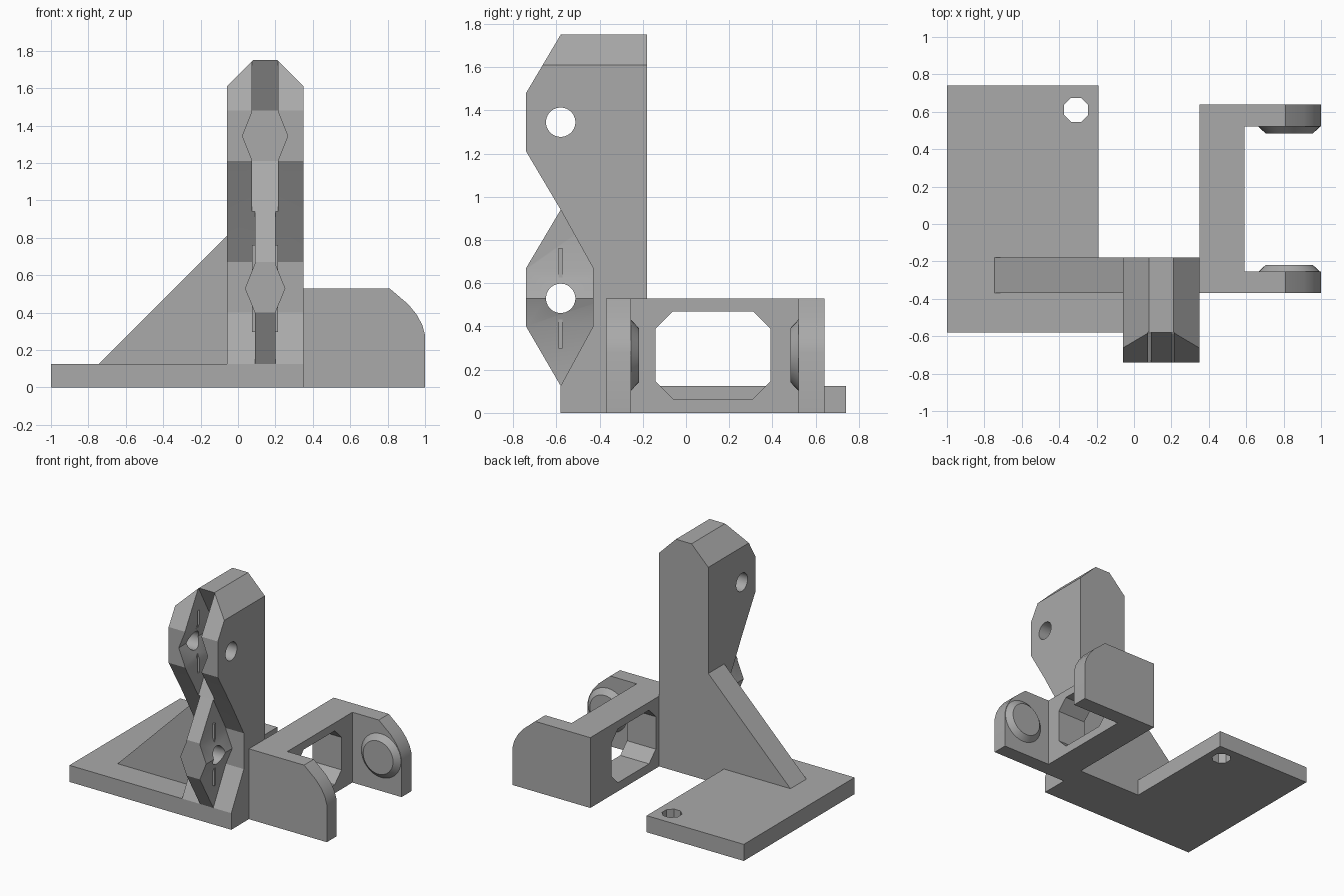
import bpy, bmesh, math
from mathutils import Matrix, Vector

cube = bpy.data.objects.get("Cube")
if cube:
    bpy.data.objects.remove(cube, do_unlink=True)

grey = bpy.data.materials.new("plain grey")
grey.use_nodes = True
grey.diffuse_color = (0.4, 0.4, 0.4, 1)
grey.node_tree.nodes["Principled BSDF"].inputs["Base Color"].default_value = (0.4, 0.4, 0.4, 1)


def prism(name, points, axis, lo, hi):
    """Extrude an outline along x, y or z; the points use the other two axes in order."""
    bm = bmesh.new()
    def at(p, d):
        c = list(p)
        c.insert("xyz".index(axis), d)
        return c
    face = bm.faces.new([bm.verts.new(at(p, lo)) for p in points])
    out = bmesh.ops.extrude_face_region(bm, geom=[face])
    move = Vector(at((0, 0), hi - lo))
    bmesh.ops.translate(bm, vec=move, verts=[v for v in out["geom"] if isinstance(v, bmesh.types.BMVert)])
    bmesh.ops.recalc_face_normals(bm, faces=bm.faces)
    mesh = bpy.data.meshes.new(name)
    bm.to_mesh(mesh)
    bm.free()
    mesh.materials.append(grey)
    ob = bpy.data.objects.new(name, mesh)
    bpy.context.collection.objects.link(ob)
    return ob


def box(name, x, y, z):
    return prism(name, [(x[0], y[0]), (x[1], y[0]), (x[1], y[1]), (x[0], y[1])], "z", *z)


def circle(cx, cy, r, n):
    return [(cx + r * math.cos(math.tau * (i + 0.5) / n),
             cy + r * math.sin(math.tau * (i + 0.5) / n)) for i in range(n)]


def combine(ob, other, operation):
    """Apply a boolean and discard the helper."""
    other.hide_render = True
    mod = ob.modifiers.new("cut", "BOOLEAN")
    mod.object, mod.operation, mod.solver = other, operation, "EXACT"
    bpy.context.view_layer.update()
    result = bpy.data.meshes.new_from_object(ob.evaluated_get(bpy.context.evaluated_depsgraph_get()))
    ob.modifiers.clear()
    ob.data = result
    bpy.data.objects.remove(other, do_unlink=True)


def bulged(half, bulge, z_mid, z_lo, z_hi):
    """Front outline of a strip that widens to a point at mid height."""
    left = [(-half, z_lo), (-half, z_mid - 0.13), (-bulge, z_mid), (-half, z_mid + 0.13), (-half, z_hi)]
    pts = left + [(-x, z) for x, z in reversed(left)]
    return [(MID + x, z) for x, z in pts]


MID = 0.145      # centre of the column across x
AXIS = -0.58     # y of both pivot holes
LOW, HIGH = 0.53, 1.345

# Base plate with its mounting hole
base = prism("base_plate", [(-1, AXIS), (0.35, AXIS), (0.35, -0.18), (-0.19, -0.18),
                            (-0.19, 0.74), (-1, 0.74)], "z", 0, 0.125)
combine(base, prism("mount_hole", circle(-0.31, 0.61, 0.07, 8), "z", -0.1, 0.3), "DIFFERENCE")

# Column: side outline trimmed by the chamfered front outline
side = [(-0.18, 0), (AXIS, 0), (AXIS, 0.125), (-0.43, 0.4), (-0.43, 0.67), (AXIS, 0.94),
        (-0.74, 1.21), (-0.74, 1.48), (AXIS, 1.75), (-0.18, 1.75)]
column = prism("column", side, "x", -0.06, 0.35)
front = [(-0.06, -0.1), (-0.06, 1.61), (0.08, 1.75), (0.21, 1.75), (0.35, 1.61), (0.35, -0.1)]
combine(column, prism("column_trim", front, "y", -1, 0), "INTERSECT")

# Socket slot in the upper half of the column
slot = prism("slot", [(AXIS, 0.94), (-0.43, 1.21), (-0.43, 1.48), (AXIS, 1.75),
                      (-0.9, 1.9), (-0.9, 0.8)], "x", -0.2, 0.5)
combine(slot, prism("slot_trim", bulged(0.069, 0.121, HIGH, 0.7, 2), "y", -1, 0), "INTERSECT")
combine(column, slot, "DIFFERENCE")
combine(column, prism("upper_hole", circle(AXIS, HIGH, 0.068, 32), "x", -0.2, 0.5), "DIFFERENCE")
for s in (-1, 1):
    z = HIGH + s * 0.165
    combine(column, box("groove", (MID - 0.085, MID + 0.085), (AXIS - 0.01, AXIS + 0.01),
                        (z - 0.07, z + 0.07)), "DIFFERENCE")

# Hinge tongue in the lower recess
tongue = prism("hinge_tongue", [(AXIS, 0.125), (-0.74, 0.4), (-0.74, 0.67), (AXIS, 0.94),
                                (-0.35, 0.94), (-0.35, 0.125)], "x", -0.1, 0.4)
combine(tongue, prism("tongue_trim", bulged(0.055, 0.108, LOW, 0, 1), "y", -1, 0), "INTERSECT")
combine(tongue, prism("lower_hole", circle(AXIS, LOW, 0.068, 32), "x", -0.2, 0.5), "DIFFERENCE")
for s, label in ((-1, "lower"), (1, "upper")):
    z = LOW + s * 0.165
    box(label + "_detent_rib", (MID - 0.07, MID + 0.07), (AXIS - 0.009, AXIS + 0.009),
        (z - 0.068, z + 0.068))

# Sloping brace between base and column
prism("brace", [(-0.745, 0.12), (-0.06, 0.12), (-0.06, 0.81), (-0.745, 0.125)], "y", -0.37, -0.18)

# Bracket back with a chamfered window
bracket = box("bracket_back", (0.35, 0.59), (-0.37, 0.64), (0, 0.53))
y0, y1, z0, z1, c = -0.14, 0.39, 0.065, 0.47, 0.08
window = [(y0 + c, z0), (y1 - c, z0), (y1, z0 + c), (y1, z1 - c),
          (y1 - c, z1), (y0 + c, z1), (y0, z1 - c), (y0, z0 + c)]
combine(bracket, prism("window", window, "x", 0.2, 0.8), "DIFFERENCE")

# Bracket arms, each with a tapered boss on the inner face
arm = [(0.59, 0), (1, 0), (1, 0.28), (0.985, 0.335), (0.955, 0.39), (0.91, 0.445), (0.81, 0.53), (0.59, 0.53)]
for label, outer, inner, s in (("front", -0.37, -0.255, 1), ("back", 0.64, 0.52, -1)):
    prism(label + "_arm", arm, "y", min(outer, inner), max(outer, inner))
    mesh = bpy.data.meshes.new(label + "_boss")
    bm = bmesh.new()
    bmesh.ops.create_cone(bm, cap_ends=True, segments=32, radius1=0.165, radius2=0.125, depth=0.037,
                          matrix=Matrix.Translation((0.83, inner + s * 0.0185, 0.267))
                          @ Matrix.Rotation(-s * math.pi / 2, 4, "X"))
    bm.to_mesh(mesh)
    bm.free()
    mesh.materials.append(grey)
    bpy.context.collection.objects.link(bpy.data.objects.new(label + "_boss", mesh))

# Smooth the round surfaces while keeping edges sharp
bpy.ops.object.select_all(action="DESELECT")
for ob in bpy.context.collection.objects:
    if ob.type == "MESH" and grey.name in ob.data.materials:
        ob.select_set(True)
        bpy.context.view_layer.objects.active = ob
bpy.ops.object.shade_smooth_by_angle(angle=math.radians(25))
